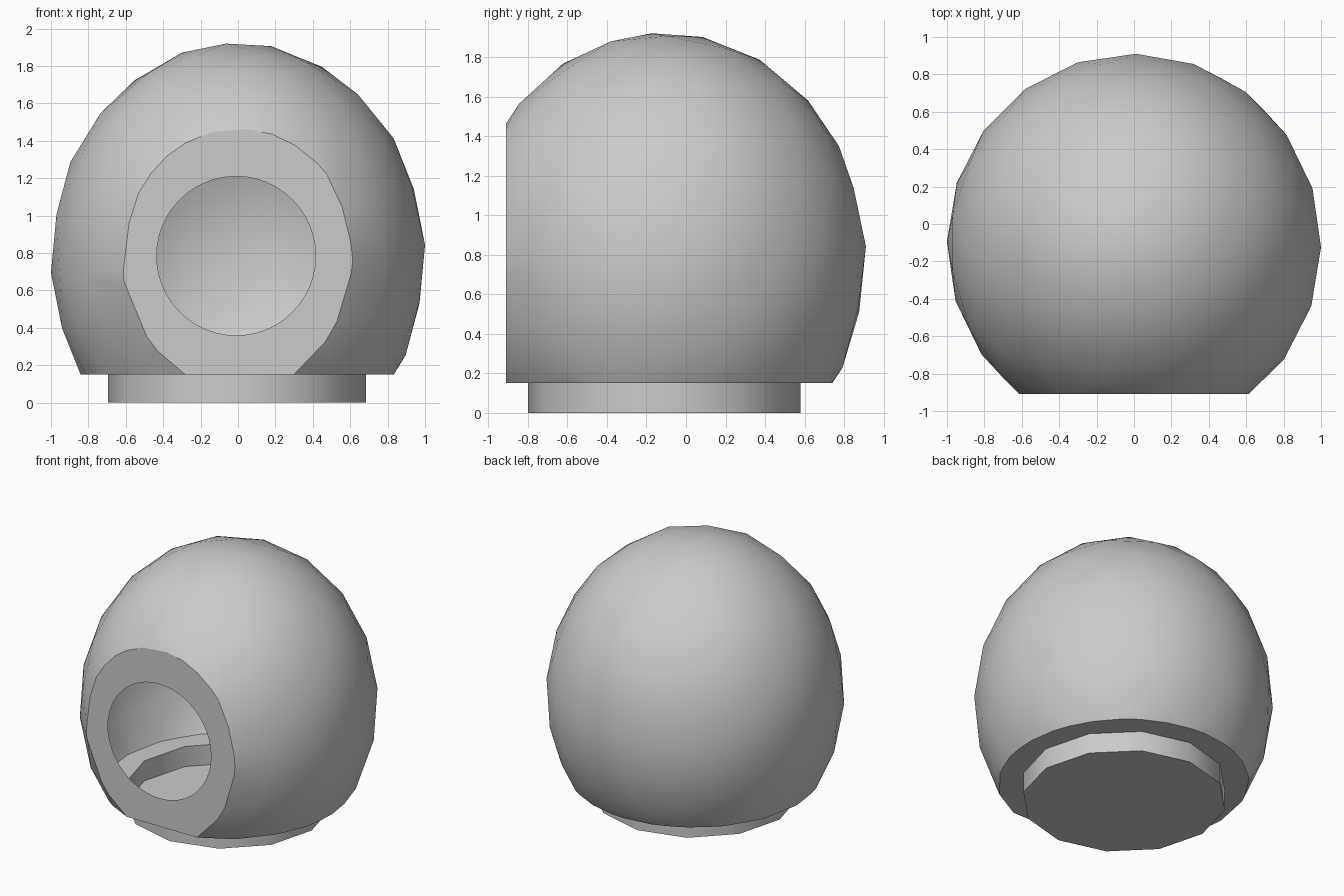
import bpy, bmesh
from math import radians
from mathutils import Matrix, Vector, Euler

if "Cube" in bpy.data.objects:
    bpy.data.objects.remove(bpy.data.objects["Cube"])

CENTRE = Vector((0, -0.11, 0.77))
RADII = Vector((1.0, 1.02, 1.15))
FRONT_Y = -0.91
FLOOR_Z = 0.15

grey = bpy.data.materials.new("light_grey")
grey.use_nodes = True
grey.diffuse_color = (0.6, 0.6, 0.6, 1)
grey.node_tree.nodes["Principled BSDF"].inputs["Base Color"].default_value = grey.diffuse_color


def finish(bm, name, angle):
    """Turn a bmesh into a smooth-shaded object with sharp creases."""
    bmesh.ops.recalc_face_normals(bm, faces=bm.faces[:])
    mesh = bpy.data.meshes.new(name)
    bm.to_mesh(mesh)
    bm.free()
    mesh.materials.append(grey)
    obj = bpy.data.objects.new(name, mesh)
    bpy.context.collection.objects.link(obj)
    bpy.ops.object.select_all(action="DESELECT")
    obj.select_set(True)
    bpy.context.view_layer.objects.active = obj
    bpy.ops.object.shade_smooth_by_angle(angle=radians(angle))
    return obj


def cut_flat(bm, point, normal, sides, radius, placement):
    """Slice the shell by a plane and close the slice around a round opening."""
    bmesh.ops.bisect_plane(bm, geom=bm.verts[:] + bm.edges[:] + bm.faces[:], dist=1e-5,
                           plane_co=point, plane_no=normal, clear_outer=True)
    rim = [e for e in bm.edges if e.is_boundary
           and all(abs((v.co - point).dot(normal)) < 1e-3 for v in e.verts)]
    ring = bmesh.ops.create_circle(bm, segments=sides, radius=radius, matrix=placement)["verts"]
    rim += list({e for v in ring for e in v.link_edges})
    bmesh.ops.triangle_fill(bm, edges=rim, use_beauty=True, normal=normal)


# Hollow ball: a tilted low-poly sphere stretched to an egg
bm = bmesh.new()
bmesh.ops.create_icosphere(bm, subdivisions=3, radius=1,
                           matrix=Euler((0.04, -0.08, 0.3)).to_matrix().to_4x4())
reach = [max(abs(v.co[i]) for v in bm.verts) for i in range(3)]
for v in bm.verts:
    v.co = CENTRE + Vector([v.co[i] * RADII[i] / reach[i] for i in range(3)])

# Flat front with the round entrance
cut_flat(bm, Vector((0, FRONT_Y, 0)), Vector((0, -1, 0)), 48, 0.425,
         Matrix.Translation((-0.01, FRONT_Y, 0.785)) @ Matrix.Rotation(radians(90), 4, "X"))

# Flat underside, open into the base cup
cup_spot = Vector((-0.005, -0.11, FLOOR_Z))
cut_flat(bm, Vector((0, 0, FLOOR_Z)), Vector((0, 0, -1)), 12, 0.69,
         Matrix.Translation(cup_spot))
finish(bm, "hollow_ball", 30)

# Base cup: a shallow open-topped tray
bm = bmesh.new()
ring = bmesh.ops.create_circle(bm, segments=12, radius=0.69, cap_ends=True,
                               matrix=Matrix.Translation((cup_spot.x, cup_spot.y, 0)))["verts"]
rim = list({e for v in ring for e in v.link_edges})
wall = bmesh.ops.extrude_edge_only(bm, edges=rim)["geom"]
for v in wall:
    if isinstance(v, bmesh.types.BMVert):
        v.co.z = FLOOR_Z
finish(bm, "base_cup", 35)
